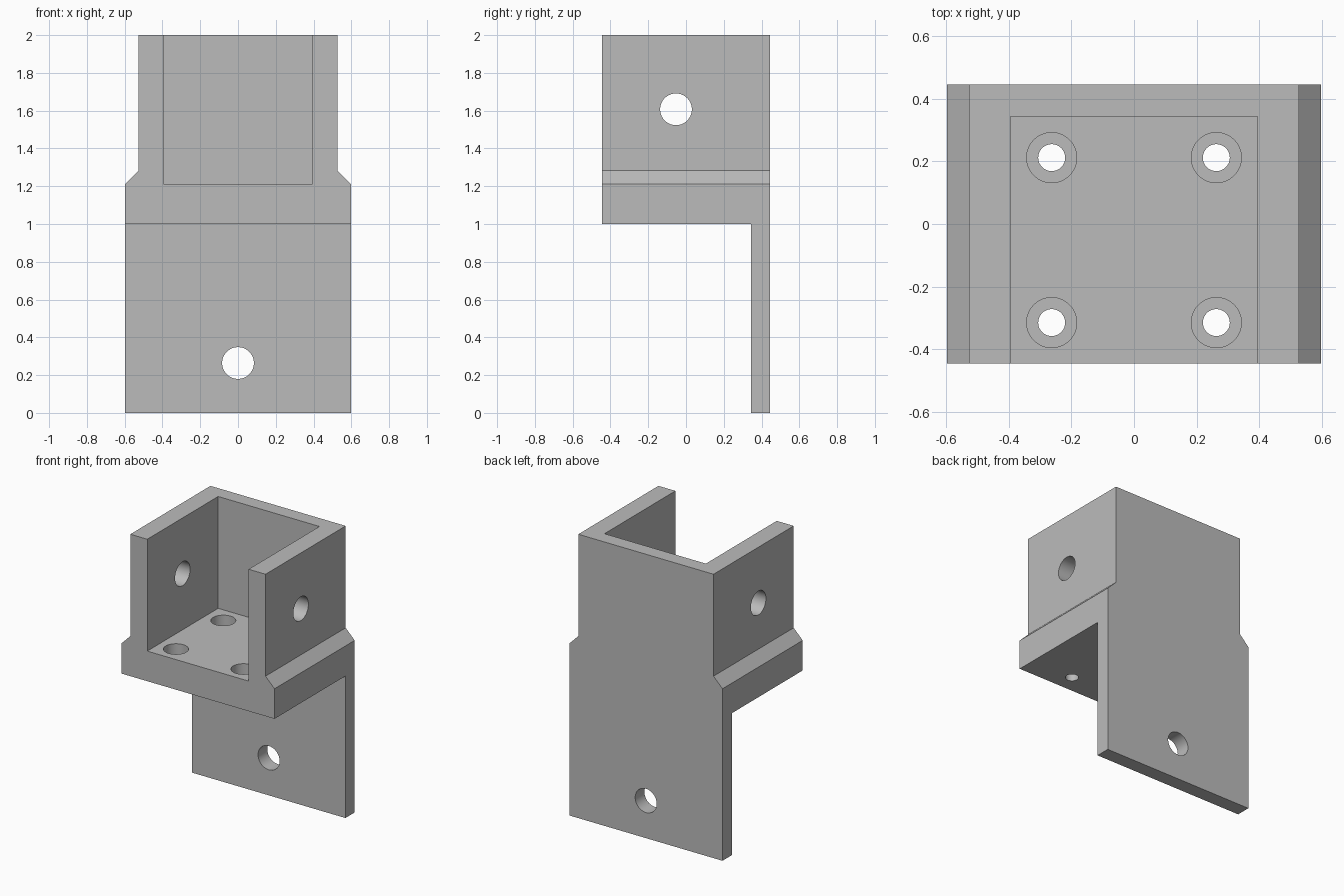
import bpy
import bmesh
from math import pi
from mathutils import Matrix, Vector

default = bpy.data.objects.get("Cube")
if default:
    bpy.data.objects.remove(default, do_unlink=True)

# Main dimensions
HALF_W, HALF_D, TOP = 0.597, 0.446, 2.0
ARM_X, POCKET_X = 0.527, 0.395      # outer and inner faces of the arms
WALL_Y = 0.343                      # front face of the back wall
SHELF_Z, FLOOR_Z, CHAMFER_Z = 1.0, 1.212, 1.282

grey = bpy.data.materials.new("plain grey")
grey.use_nodes = True
colour = (0.5, 0.5, 0.5, 1)
grey.diffuse_color = colour
grey.node_tree.nodes["Principled BSDF"].inputs["Base Color"].default_value = colour


def finish(name, bm):
    bmesh.ops.recalc_face_normals(bm, faces=bm.faces)
    mesh = bpy.data.meshes.new(name)
    bm.to_mesh(mesh)
    bm.free()
    mesh.materials.append(grey)
    obj = bpy.data.objects.new(name, mesh)
    bpy.context.collection.objects.link(obj)
    return obj


def box(name, low, high):
    low, high = Vector(low), Vector(high)
    bm = bmesh.new()
    bmesh.ops.create_cube(bm, size=1)
    bmesh.ops.scale(bm, vec=high - low, verts=bm.verts)
    bmesh.ops.translate(bm, vec=(low + high) / 2, verts=bm.verts)
    return finish(name, bm)


def cylinder(name, centre, radius, depth, axis="Z"):
    turn = {"X": Matrix.Rotation(pi / 2, 4, "Y"),
            "Y": Matrix.Rotation(pi / 2, 4, "X"),
            "Z": Matrix.Identity(4)}[axis]
    bm = bmesh.new()
    bmesh.ops.create_cone(bm, cap_ends=True, segments=64, radius1=radius,
                          radius2=radius, depth=depth,
                          matrix=Matrix.Translation(centre) @ turn)
    return finish(name, bm)


# Bracket body: mirrored front outline extruded front to back
half = [(HALF_W, 0), (HALF_W, FLOOR_Z), (ARM_X, CHAMFER_Z), (ARM_X, TOP)]
outline = half + [(-x, z) for x, z in reversed(half)]
bm = bmesh.new()
face = bm.faces.new([bm.verts.new((x, -HALF_D, z)) for x, z in outline])
extruded = bmesh.ops.extrude_face_region(bm, geom=[face])["geom"]
bmesh.ops.translate(bm, vec=(0, 2 * HALF_D, 0),
                    verts=[v for v in extruded if isinstance(v, bmesh.types.BMVert)])
bracket = finish("bracket", bm)

# Space under the shelf and the open-fronted pocket between the arms
cutters = [
    box("lower_cutter", (-1, -1, -1), (1, WALL_Y, SHELF_Z)),
    box("pocket_cutter", (-POCKET_X, -1, FLOOR_Z), (POCKET_X, WALL_Y, 3)),
    cylinder("arm_hole_cutter", (0, -0.053, 1.607), 0.084, 2, "X"),
    cylinder("back_hole_cutter", (0, 0.4, 0.264), 0.084, 0.5, "Y"),
]

# Four counterbored screw holes in the floor
for x in (-0.263, 0.263):
    for y in (-0.315, 0.212):
        cutters.append(cylinder("screw_hole_cutter", (x, y, 1.1), 0.043, 0.5))
        cutters.append(cylinder("counterbore_cutter", (x, y, 1.21), 0.08, 0.2))

bpy.context.view_layer.objects.active = bracket
bracket.select_set(True)
for cutter in cutters:
    cutter.hide_render = True
    mod = bracket.modifiers.new(cutter.name, "BOOLEAN")
    mod.operation = "DIFFERENCE"
    mod.solver = "EXACT"
    mod.object = cutter
    bpy.ops.object.modifier_apply(modifier=mod.name)
    bpy.data.objects.remove(cutter, do_unlink=True)

# Smooth hole walls, crisp edges everywhere else
bpy.ops.object.shade_smooth_by_angle(angle=pi / 6)
